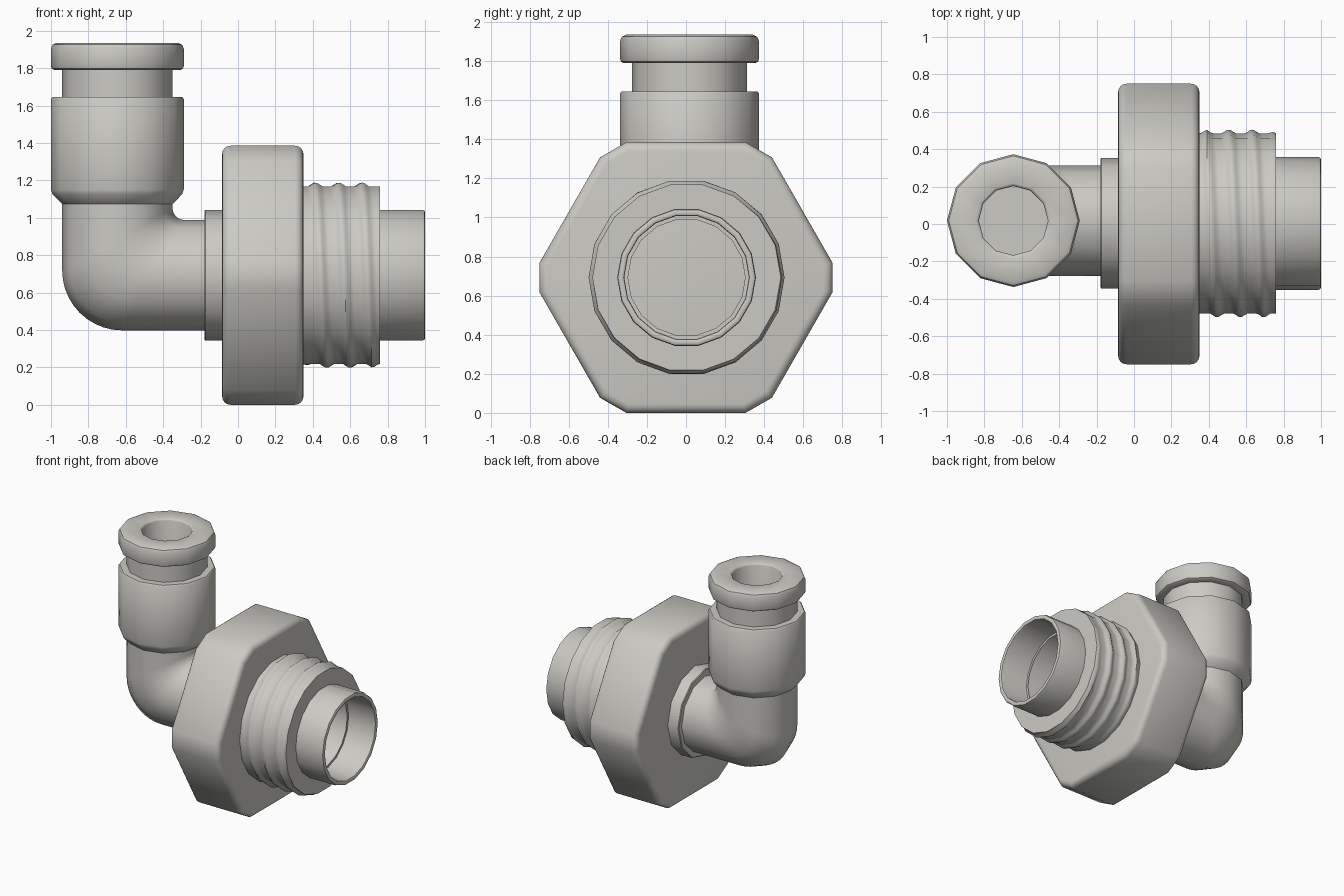
import bpy, bmesh, math
from mathutils import Vector

if "Cube" in bpy.data.objects:
    bpy.data.objects.remove(bpy.data.objects["Cube"])

AXIS_Z = 0.693          # height of the horizontal axis
PIPE_X, PIPE_Y = -0.645, 0.018   # vertical axis

mat = bpy.data.materials.new("warm_grey")
mat.diffuse_color = (0.60, 0.59, 0.55, 1)
mat.use_nodes = True
mat.node_tree.nodes["Principled BSDF"].inputs["Base Color"].default_value = mat.diffuse_color


def finish(name, bm, angle=38):
    bmesh.ops.remove_doubles(bm, verts=bm.verts, dist=1e-5)
    bmesh.ops.recalc_face_normals(bm, faces=bm.faces)
    me = bpy.data.meshes.new(name)
    bm.to_mesh(me)
    bm.free()
    me.materials.append(mat)
    ob = bpy.data.objects.new(name, me)
    bpy.context.collection.objects.link(ob)
    bpy.ops.object.select_all(action='DESELECT')
    ob.select_set(True)
    bpy.context.view_layer.objects.active = ob
    bpy.ops.object.shade_smooth_by_angle(angle=math.radians(angle))
    return ob


def skin(bm, rings):
    """Bridge consecutive rings of points with quads."""
    rows = [[bm.verts.new(p) for p in ring] for ring in rings]
    n = len(rows[0])
    for a, b in zip(rows, rows[1:]):
        for i in range(n):
            j = (i + 1) % n
            bm.faces.new((a[i], a[j], b[j], b[i]))


def lathe(name, profile, segs, along, cy, wobble=None):
    """Turn (position, radius) points about the horizontal or vertical axis."""
    bm = bmesh.new()
    rings = []
    for pos, r in profile:
        ring = []
        for i in range(segs):
            a = 2 * math.pi * i / segs
            q = r + (wobble(pos, a) if wobble and r > 0.4 else 0)
            c, s = q * math.cos(a), q * math.sin(a)
            ring.append((pos, cy + c, AXIS_Z + s) if along == 'X'
                        else (PIPE_X + c, cy + s, pos))
        rings.append(ring)
    skin(bm, rings)
    return finish(name, bm)


# hex nut with clipped corners and rounded rims
bm = bmesh.new()
quarter = [(0.75, 0.075), (0.44, 0.615), (0.305, 0.6925)]
outline = (quarter + [(-y, z) for y, z in reversed(quarter)]
           + [(-y, -z) for y, z in quarter] + [(y, -z) for y, z in reversed(quarter)])
base = bm.faces.new([bm.verts.new((-0.085, y, 0.6925 + z)) for y, z in outline])
ext = bmesh.ops.extrude_face_region(bm, geom=[base], use_keep_orig=True)
bmesh.ops.translate(bm, vec=(0.435, 0, 0),
                    verts=[g for g in ext['geom'] if isinstance(g, bmesh.types.BMVert)])
bmesh.ops.recalc_face_normals(bm, faces=bm.faces)
rims = [e for e in bm.edges if abs(e.verts[0].co.x - e.verts[1].co.x) < 1e-4]
bmesh.ops.bevel(bm, geom=rims, offset=0.045, segments=4, profile=0.5, affect='EDGES')
finish("hex_nut", bm)


# threaded section: soft helical ridges
def ridge(x, a):
    fade = min(1, (x - 0.35) / 0.04, (0.76 - x) / 0.04)
    return 0.02 * max(0, fade) * max(0, math.sin(2 * math.pi * (x - 0.35) / 0.125 - a))


steps = 28
lathe("thread", [(0.33, 0.3)] + [(0.33 + 0.43 * i / steps, 0.482) for i in range(steps + 1)]
      + [(0.76, 0.3)], 18, 'X', 0.003, ridge)

# hollow tube end
lathe("tube_end", [(0.72, 0.355), (0.985, 0.355), (0.996, 0.351), (1.0, 0.342), (1.0, 0.33),
                   (0.996, 0.322), (0.985, 0.319), (-0.05, 0.319), (-0.05, 0)], 18, 'X', 0.003)

# flange between nut and elbow
lathe("flange", [(-0.18, 0.2), (-0.18, 0.343), (-0.175, 0.349), (-0.06, 0.349)], 12, 'X', 0.005)

# elbow: elliptical sections between the outer and the inner bend
bm = bmesh.new()
pairs = [((-0.08, 0.398), (-0.08, 0.988))]
for k in range(11):
    a = math.pi / 2 * k / 10
    s, c = math.sin(a), math.cos(a)
    pairs.append(((-0.62 - 0.32 * s, 0.718 - 0.32 * c), (-0.285 - 0.065 * s, 1.053 - 0.065 * c)))
pairs.append(((-0.94, 1.10), (-0.35, 1.10)))
rings = []
for o, i in pairs:
    o, i = Vector((o[0], PIPE_Y, o[1])), Vector((i[0], PIPE_Y, i[1]))
    mid, half = (o + i) / 2, (o - i) / 2
    rings.append([mid + half * math.cos(t) + Vector((0, 0.295 * math.sin(t), 0))
                  for t in (2 * math.pi * k / 12 for k in range(12))])
skin(bm, rings)
finish("elbow", bm, 50)

# socket body above the elbow
lathe("socket_body", [(1.07, 0.29), (1.08, 0.302), (1.125, 0.346), (1.15, 0.355), (1.635, 0.355),
                      (1.645, 0.347), (1.645, 0.27)], 12, 'Z', PIPE_Y)

# release collar with bore
lathe("release_collar", [(1.6, 0.295), (1.79, 0.295), (1.79, 0.338), (1.797, 0.35), (1.81, 0.355),
                         (1.905, 0.355), (1.925, 0.346), (1.935, 0.325), (1.935, 0.2),
                         (1.93, 0.19), (1.92, 0.185), (1.15, 0.185), (1.15, 0)], 12, 'Z', PIPE_Y)
